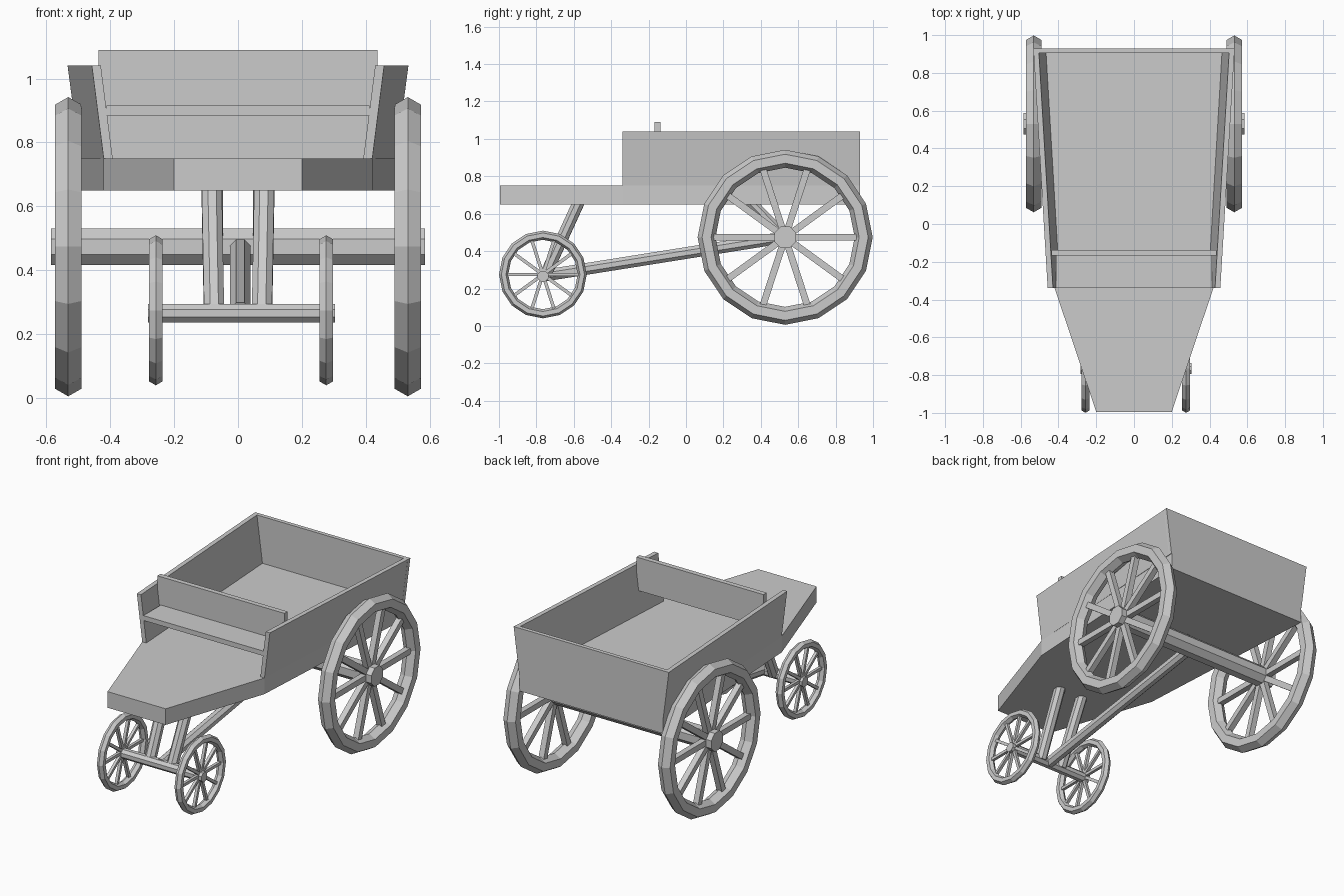
import bpy, bmesh, math
from mathutils import Vector, Matrix

if "Cube" in bpy.data.objects:
    bpy.data.objects.remove(bpy.data.objects["Cube"])


def finish(name, bm):
    bmesh.ops.recalc_face_normals(bm, faces=bm.faces)
    me = bpy.data.meshes.new(name)
    bm.to_mesh(me)
    bm.free()
    ob = bpy.data.objects.new(name, me)
    bpy.context.collection.objects.link(ob)
    return ob


def loft(name, low, high):
    """Solid between two matching closed loops."""
    bm = bmesh.new()
    a = [bm.verts.new(p) for p in low]
    b = [bm.verts.new(p) for p in high]
    bm.faces.new(a)
    bm.faces.new(b)
    n = len(a)
    for i in range(n):
        j = (i + 1) % n
        bm.faces.new((a[i], a[j], b[j], b[i]))
    return finish(name, bm)


def box(name, x0, x1, y0, y1, z0, z1):
    loop = [(x0, y0), (x1, y0), (x1, y1), (x0, y1)]
    return loft(name, [(x, y, z0) for x, y in loop], [(x, y, z1) for x, y in loop])


def rod(name, p, q, r, sides=8):
    p, q = Vector(p), Vector(q)
    d = q - p
    m = (Matrix.Translation((p + q) / 2) @ d.to_track_quat('Z', 'Y').to_matrix().to_4x4()
         @ Matrix.Rotation(math.pi / sides, 4, 'Z'))
    bm = bmesh.new()
    bmesh.ops.create_cone(bm, cap_ends=True, segments=sides, radius1=r, radius2=r,
                          depth=d.length, matrix=m)
    return finish(name, bm)


def wheel(name, centre, major, minor, spoke, segs=16, spokes=10):
    """Hexagonal-section rim plus square spokes, axis along x."""
    bm = bmesh.new()
    rings = []
    for i in range(segs):
        a = 2 * math.pi * i / segs
        ring = []
        for k in range(6):
            b = k * math.pi / 3
            r = major + minor * math.cos(b)
            ring.append(bm.verts.new((minor * math.sin(b), r * math.cos(a), r * math.sin(a))))
        rings.append(ring)
    for i in range(segs):
        r0, r1 = rings[i], rings[(i + 1) % segs]
        for k in range(6):
            j = (k + 1) % 6
            bm.faces.new((r0[k], r0[j], r1[j], r1[k]))
    for i in range(spokes):
        m = (Matrix.Rotation(2 * math.pi * i / spokes, 4, 'X')
             @ Matrix.Translation((0, major / 2, 0))
             @ Matrix.Diagonal((spoke, major, spoke, 1)))
        bmesh.ops.create_cube(bm, size=1, matrix=m)
    ob = finish(name, bm)
    ob.location = centre
    return ob


# Floor slab, tapering to a footboard at the front
outline = [(-.2, -.995), (.2, -.995), (.42, -.34), (.492, .93), (-.492, .93), (-.42, -.34)]
loft("floor", [(x, y, .65) for x, y in outline], [(x, y, .75) for x, y in outline])

# Flared side walls
T = .028
for s, side in ((-1, "left"), (1, "right")):
    def strip(front, back, z):
        return [(s * (front - T), -.34, z), (s * front, -.34, z),
                (s * back, .93, z), (s * (back - T), .93, z)]
    loft(side + "_wall", strip(.42, .495, .75), strip(.457, .533, 1.04))

# Tailboard
loft("tailboard",
     [(-.494, .905, .75), (.494, .905, .75), (.494, .93, .75), (-.494, .93, .75)],
     [(-.532, .905, 1.04), (.532, .905, 1.04), (.532, .93, 1.04), (-.532, .93, 1.04)])

# Seat and backrest
box("seat", -.412, .412, -.34, -.15, .885, .915)
box("backrest", -.437, .437, -.168, -.137, .885, 1.09)

# Axles
RY, RZ = .53, .474
FY, FZ = -.765, .272
rod("rear_axle", (-.585, RY, RZ), (.585, RY, RZ), .062)
rod("front_axle", (-.282, FY, .266), (.304, FY, .266), .031)

# Wheels
for x, side in ((-.531, "left"), (.531, "right")):
    wheel("rear_wheel_" + side, (x, RY, RZ), .42, .048, .036)
for x, side in ((-.257, "left"), (.276, "right")):
    wheel("front_wheel_" + side, (x, FY, FZ + .003), .21, .0245, .018)

# Connecting pole and struts
rod("pole", (.007, -.765, .268), (.007, RY, RZ), .034)
for s, side in ((-1, "left"), (1, "right")):
    rod("front_strut_" + side, (s * .075, -.755, .265), (s * .083, -.565, .68), .034)
    rod("rear_strut_" + side, (s * .075, RY, RZ), (s * .075, .33, .68), .03)
